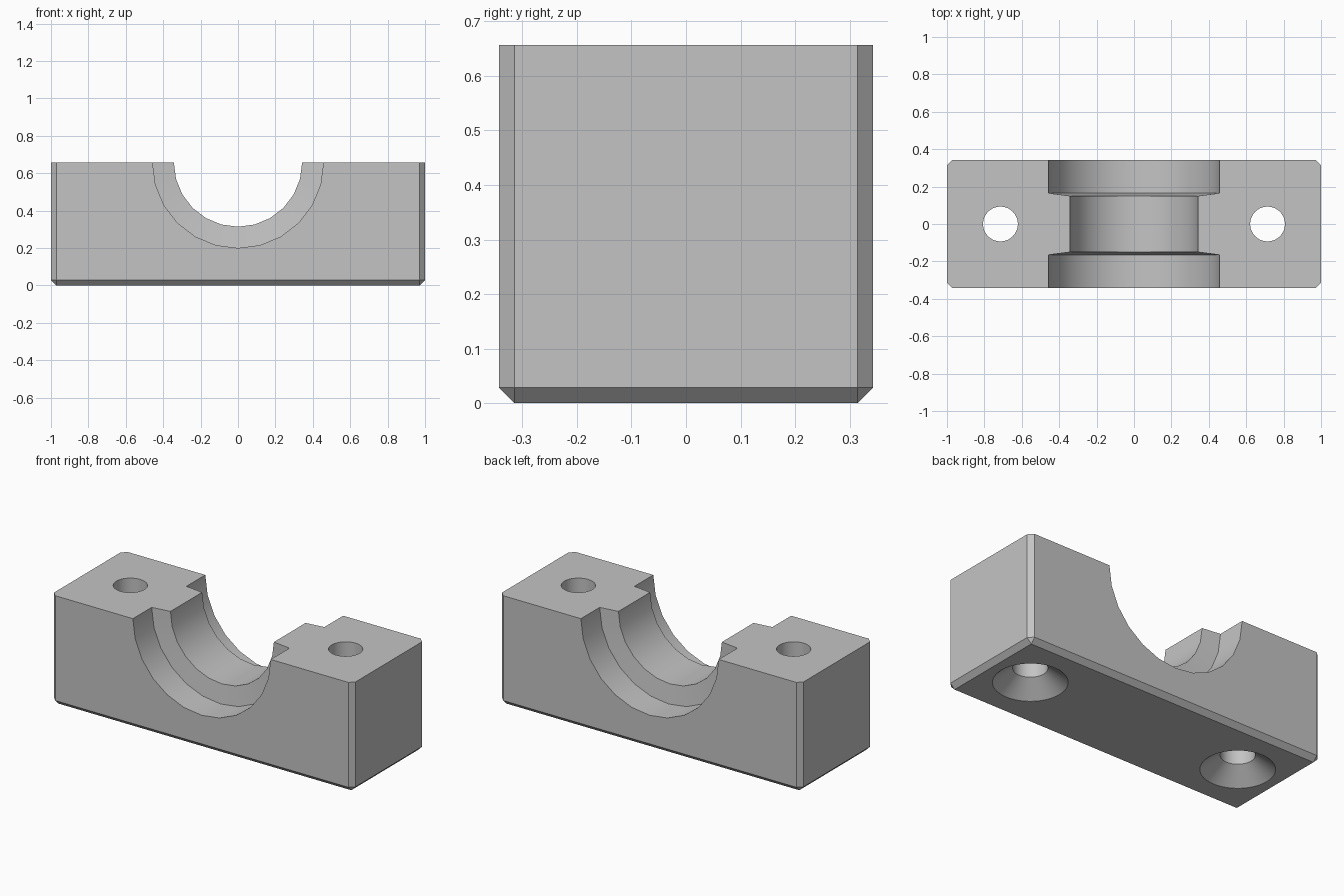
import bpy, bmesh, math

if "Cube" in bpy.data.objects:
    bpy.data.objects.remove(bpy.data.objects["Cube"])

HX, HY, H = 1.0, 0.343, 0.657      # half length, half depth, height
CH = 0.0286                        # chamfer size


def add_object(name, bm):
    bmesh.ops.recalc_face_normals(bm, faces=bm.faces[:])
    mesh = bpy.data.meshes.new(name)
    bm.to_mesh(mesh)
    bm.free()
    ob = bpy.data.objects.new(name, mesh)
    bpy.context.collection.objects.link(ob)
    return ob


def loft(name, rings):
    """Skin a list of equal-length closed rings and cap both ends."""
    bm = bmesh.new()
    rows = [[bm.verts.new(p) for p in ring] for ring in rings]
    n = len(rows[0])
    for a, b in zip(rows, rows[1:]):
        for i in range(n):
            j = (i + 1) % n
            bm.faces.new((a[i], a[j], b[j], b[i]))
    bm.faces.new(rows[0])
    bm.faces.new(rows[-1])
    return add_object(name, bm)


# Block with chamfered upright and bottom edges
bm = bmesh.new()
bmesh.ops.create_cube(bm, size=1)
for v in bm.verts:
    v.co = (v.co.x * 2 * HX, v.co.y * 2 * HY, (v.co.z + 0.5) * H)
edges = [e for e in bm.edges if min(v.co.z for v in e.verts) < 0.01]
bmesh.ops.bevel(bm, geom=edges, offset=CH, segments=1, affect='EDGES')
block = add_object("bearing_block", bm)


# Saddle cutter: U-shaped rings, narrow in the middle to leave the rib
def u_ring(y, r):
    arc = [(r * math.cos(a), y, H + r * math.sin(a))
           for a in (math.radians(180 + 15 * i) for i in range(13))]
    return [(-r, y, H + 0.3)] + arc + [(r, y, H + 0.3)]


R_OUT, R_IN = 0.457, 0.343
cutters = [loft("saddle_cutter", [u_ring(y, r) for y, r in (
    (-0.6, R_OUT), (-0.165, R_OUT), (-0.15, R_IN),
    (0.15, R_IN), (0.165, R_OUT), (0.6, R_OUT))])]


# Countersunk screw hole cutters
def circle(x, r, z, n=48):
    return [(x + r * math.cos(2 * math.pi * i / n),
             r * math.sin(2 * math.pi * i / n), z) for i in range(n)]


for side, x in (("left", -0.714), ("right", 0.714)):
    cutters.append(loft(side + "_hole_cutter", [circle(x, r, z) for r, z in (
        (0.2, -0.1), (0.2, 0.0005), (0.093, 0.0857), (0.093, H + 0.1))]))

# Cut the block
bpy.context.view_layer.objects.active = block
block.select_set(True)
for c in cutters:
    c.hide_render = True
    m = block.modifiers.new(c.name, 'BOOLEAN')
    m.operation = 'DIFFERENCE'
    m.solver = 'EXACT'
    m.object = c
    bpy.ops.object.modifier_apply(modifier=m.name)
for c in cutters:
    bpy.data.objects.remove(c)

# Plain grey finish
grey = bpy.data.materials.new("grey")
grey.diffuse_color = (0.55, 0.55, 0.55, 1)
grey.use_nodes = True
grey.node_tree.nodes["Principled BSDF"].inputs["Base Color"].default_value = grey.diffuse_color
block.data.materials.clear()
block.data.materials.append(grey)
bpy.ops.object.shade_smooth_by_angle(angle=math.radians(30))
